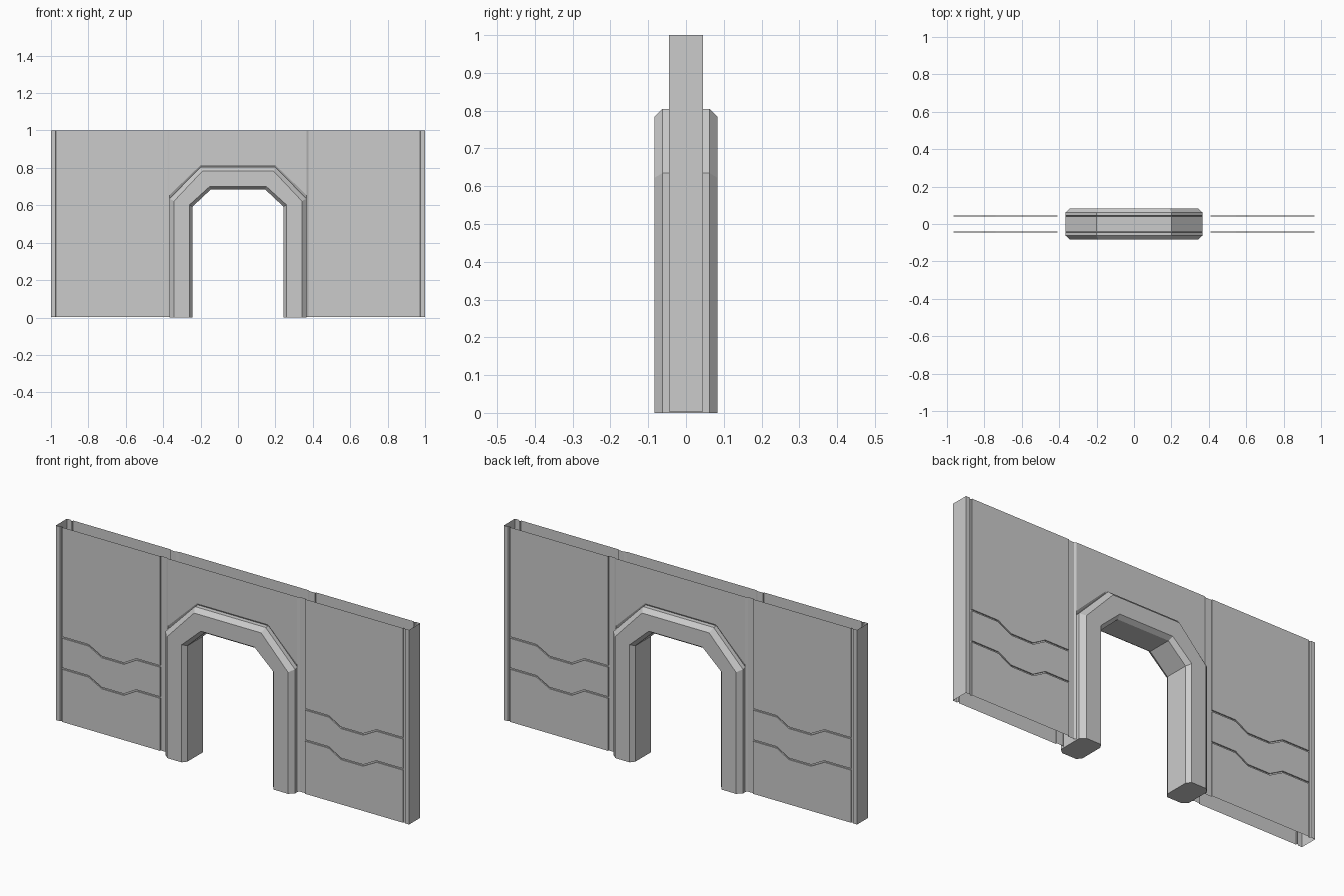
import bpy, bmesh

if "Cube" in bpy.data.objects:
    bpy.data.objects.remove(bpy.data.objects["Cube"])

WALL_Y, DEPTH, BASE = 0.045, 0.006, 0.004


def finish(bm, name, mirror_axes):
    bmesh.ops.remove_doubles(bm, verts=bm.verts[:], dist=1e-5)
    bmesh.ops.dissolve_degenerate(bm, dist=1e-5, edges=bm.edges[:])
    me = bpy.data.meshes.new(name)
    bm.to_mesh(me)
    bm.free()
    ob = bpy.data.objects.new(name, me)
    bpy.context.collection.objects.link(ob)
    mod = ob.modifiers.new("Mirror", 'MIRROR')
    mod.use_axis = mirror_axes
    mod.use_clip = True
    mod.merge_threshold = 0.0005
    return ob


def face(bm, pts):
    return bm.faces.new([bm.verts.new(p) for p in pts])


# Side wall: grid sheet with vertical and zigzag horizontal grooves
# columns: x, depth, drop of the zigzag, belongs to panel
cols = [(0.366, 0, 0, 0), (0.377, DEPTH, 0, 0), (0.41, DEPTH, 0, 0),
        (0.41, 0, 0, 1), (0.545, 0, 0, 1), (0.615, 0, 0.04, 1),
        (0.74, 0, 0.04, 1), (0.815, 0, 0, 1), (0.965, 0, 0, 1),
        (0.965, DEPTH, 0, 0), (0.973, DEPTH, 0, 0), (0.976, 0, 0, 0), (1, 0, 0, 0)]
# rows: z, depth, follows zigzag
rows = [(BASE, 0, 0)]
for z in (0.273, 0.432):
    rows += [(z, 0, 1), (z, DEPTH, 1), (z + 0.008, DEPTH, 1), (z + 0.008, 0, 1)]
rows.append((1, 0, 0))

bm = bmesh.new()
grid = [[bm.verts.new((x, -WALL_Y + max(d, rd if panel else 0), z - drop * zig))
         for x, d, drop, panel in cols] for z, rd, zig in rows]
for r0, r1 in zip(grid, grid[1:]):
    for i in range(len(cols) - 1):
        bm.faces.new((r0[i], r0[i + 1], r1[i + 1], r1[i]))
# closed wall end
face(bm, [(1, -WALL_Y, BASE), (1, 0, BASE), (1, 0, 1), (1, -WALL_Y, 1)])
finish(bm, "side_walls", (True, True, False))

# Panel above the arch, with a bevelled lower edge
bm = bmesh.new()
edge = [(0, 0.815), (0.2, 0.815), (0.366, 0.655)]
seat = [(0, 0.805), (0.2, 0.805), (0.366, 0.635)]
face(bm, [(x, -WALL_Y, z) for x, z in edge + [(0.366, 1), (0, 1)]])
for i in range(2):
    face(bm, [(seat[i][0], -WALL_Y + DEPTH, seat[i][1]),
              (seat[i + 1][0], -WALL_Y + DEPTH, seat[i + 1][1]),
              (edge[i + 1][0], -WALL_Y, edge[i + 1][1]),
              (edge[i][0], -WALL_Y, edge[i][1])])
finish(bm, "arch_panel", (True, True, False))

# Door arch: chamfered section swept along the doorway outline
outer = [(0.366, 0), (0.366, 0.635), (0.2, 0.805), (0, 0.805)]
front_outer = [(0.342, 0), (0.342, 0.622), (0.19, 0.783), (0, 0.783)]
front_inner = [(0.26, 0), (0.26, 0.602), (0.152, 0.70), (0, 0.70)]
inner = [(0.243, 0), (0.243, 0.593), (0.145, 0.685), (0, 0.685)]
section = [(outer, -0.062), (front_outer, -0.084), (front_inner, -0.084), (inner, -0.062),
           (inner, 0.062), (front_inner, 0.084), (front_outer, 0.084), (outer, 0.062)]
bm = bmesh.new()
rings = [[bm.verts.new((path[k][0], y, path[k][1])) for path, y in section] for k in range(4)]
for a, b in zip(rings, rings[1:]):
    for i in range(8):
        j = (i + 1) % 8
        bm.faces.new((a[i], b[i], b[j], a[j]))
bm.faces.new(rings[0])
bmesh.ops.recalc_face_normals(bm, faces=bm.faces[:])
finish(bm, "door_arch", (True, False, False))
